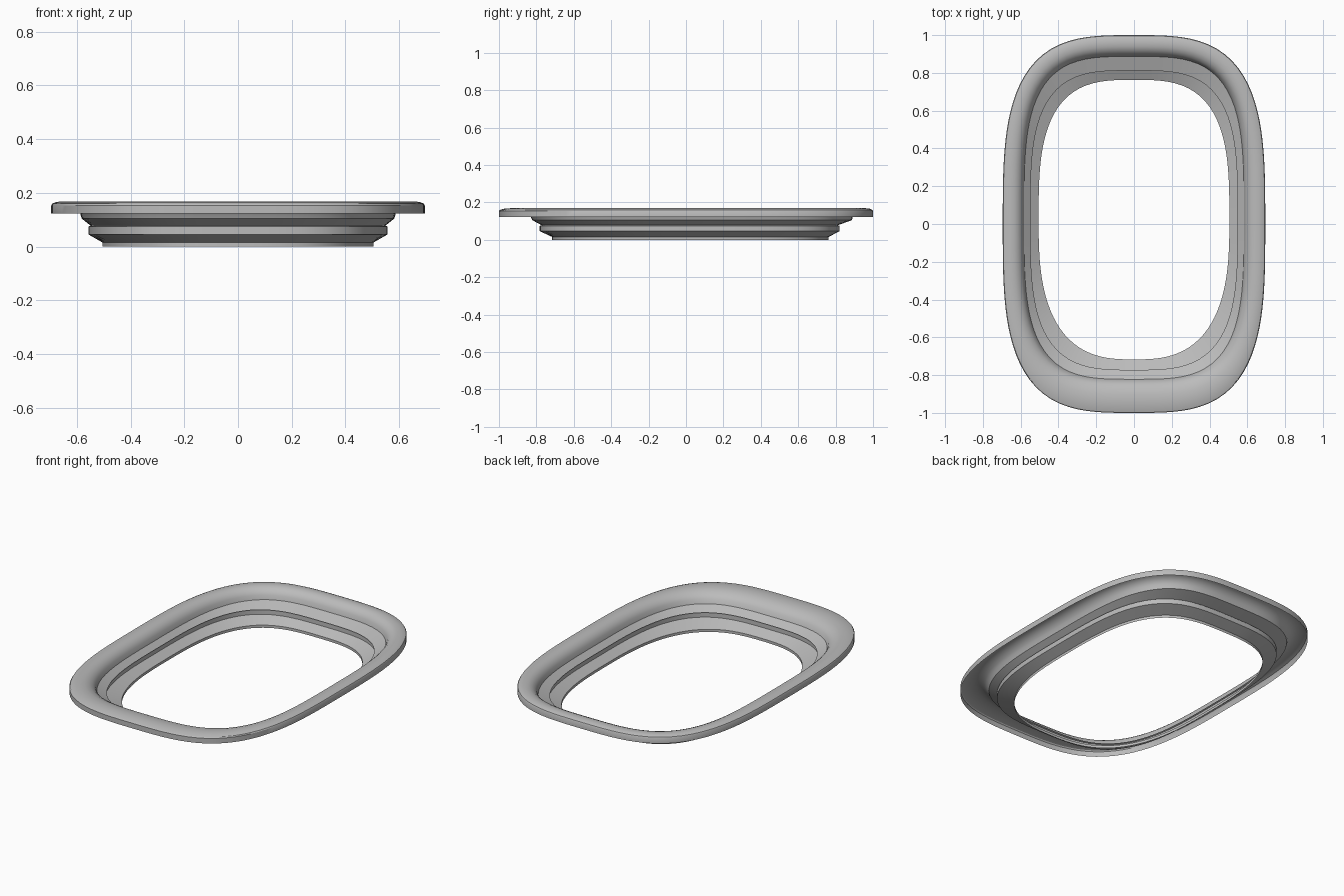
import bpy
import bmesh
from math import cos, sin, tau, radians

if "Cube" in bpy.data.objects:
    bpy.data.objects.remove(bpy.data.objects["Cube"], do_unlink=True)

SEGMENTS = 128

# One plain grey plastic for the whole frame
grey = bpy.data.materials.new("grey_plastic")
grey.use_nodes = True
colour = (0.5, 0.5, 0.5, 1)
grey.diffuse_color = colour
grey.node_tree.nodes["Principled BSDF"].inputs["Base Color"].default_value = colour


def rounded_loop(half_x, back, front, z, n_back, n_front):
    """Superellipse ring, with its own squareness at the back and the front."""
    half_y, centre = (back - front) / 2, (back + front) / 2
    points = []
    for i in range(SEGMENTS):
        c, s = cos(tau * i / SEGMENTS), sin(tau * i / SEGMENTS)
        n = n_back if s > 0 else n_front
        r = (abs(c / half_x) ** n + abs(s / half_y) ** n) ** (-1 / n)
        points.append((r * c, centre + r * s, z))
    return points


def loft(name, rings):
    """Skin a sheet through the rings, from the outside inwards."""
    bm = bmesh.new()
    loops = [[bm.verts.new(p) for p in rounded_loop(*ring)] for ring in rings]
    for a, b in zip(loops, loops[1:]):
        for i in range(SEGMENTS):
            j = (i + 1) % SEGMENTS
            bm.faces.new((a[i], a[j], b[j], b[i]))
    mesh = bpy.data.meshes.new(name)
    bm.to_mesh(mesh)
    bm.free()
    mesh.materials.append(grey)
    obj = bpy.data.objects.new(name, mesh)
    bpy.context.collection.objects.link(obj)
    bpy.ops.object.select_all(action="DESELECT")
    obj.select_set(True)
    bpy.context.view_layer.objects.active = obj
    bpy.ops.object.shade_smooth_by_angle(angle=radians(32))


# Flange: outer rim, gently crowned top, roll down into the opening
OUTER = (0.695, 1.0, -1.0)
LIP = (0.582, 0.887, -0.822)


def flange_ring(t, z):
    size = [lip + (out - lip) * t for lip, out in zip(LIP, OUTER)]
    return (*size, z, 3.5 - 0.2 * t, 3.5 - 0.2 * t)


flange_profile = [(1, 0.123), (1, 0.154), (0.97, 0.16), (0.85, 0.166),
                  (0.65, 0.169), (0.45, 0.167), (0.28, 0.159),
                  (0.15, 0.146), (0.06, 0.13), (0, 0.105)]
loft("window_flange", [flange_ring(t, z) for t, z in flange_profile])

# Sleeve: sloped step, raised band, sloped step, short collar
loft("stepped_sleeve", [
    (*LIP, 0.105, 3.5, 3.5),
    (0.548, 0.812, -0.772, 0.078, 3.4, 3.3),
    (0.557, 0.822, -0.782, 0.075, 3.4, 3.3),
    (0.557, 0.822, -0.782, 0.046, 3.4, 3.3),
    (0.505, 0.763, -0.717, 0.016, 3.1, 2.75),
    (0.505, 0.763, -0.717, 0, 3.1, 2.75),
])
